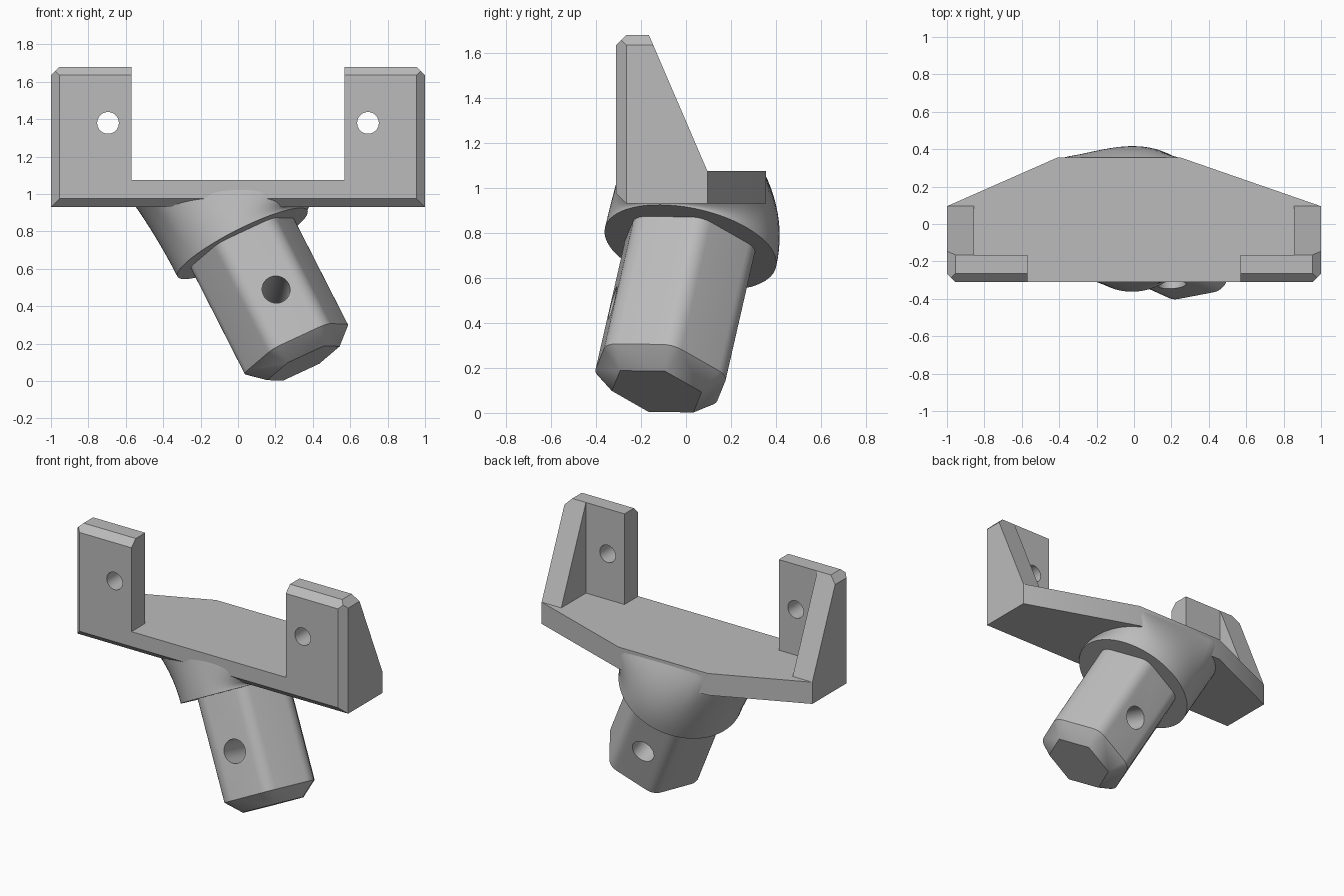
import bpy, bmesh
from math import cos, sin, pi, radians
from mathutils import Vector

if "Cube" in bpy.data.objects:
    bpy.data.objects.remove(bpy.data.objects["Cube"], do_unlink=True)

grey = bpy.data.materials.new("plain_grey")
grey.use_nodes = True
colour = (0.5, 0.5, 0.5, 1)
grey.diffuse_color = colour
grey.node_tree.nodes["Principled BSDF"].inputs["Base Color"].default_value = colour


def finish(name, bm):
    bmesh.ops.recalc_face_normals(bm, faces=bm.faces)
    mesh = bpy.data.meshes.new(name)
    bm.to_mesh(mesh)
    bm.free()
    mesh.materials.append(grey)
    ob = bpy.data.objects.new(name, mesh)
    bpy.context.collection.objects.link(ob)
    return ob


def loft(name, rings, chamfers=()):
    """Skin closed rings, cap both ends, then slice off chamfer planes."""
    bm = bmesh.new()
    rows = [[bm.verts.new(p) for p in ring] for ring in rings]
    n = len(rows[0])
    for low, high in zip(rows, rows[1:]):
        for i in range(n):
            j = (i + 1) % n
            bm.faces.new((low[i], low[j], high[j], high[i]))
    bm.faces.new(rows[0][::-1])
    bm.faces.new(rows[-1])
    bmesh.ops.remove_doubles(bm, verts=bm.verts, dist=0.0005)
    for point, normal in chamfers:
        geom = bm.verts[:] + bm.edges[:] + bm.faces[:]
        bmesh.ops.bisect_plane(bm, geom=geom, plane_co=point, plane_no=normal, clear_outer=True)
        bmesh.ops.holes_fill(bm, edges=[e for e in bm.edges if e.is_boundary])
    return finish(name, bm)


def boolean(target, tool, operation):
    mod = target.modifiers.new(operation.lower(), 'BOOLEAN')
    mod.operation, mod.object, mod.solver = operation, tool, 'EXACT'
    bpy.context.view_layer.objects.active = target
    bpy.ops.object.modifier_apply(modifier=mod.name)
    bpy.data.objects.remove(tool, do_unlink=True)


def drill(target, centre, direction, radius):
    bpy.ops.mesh.primitive_cylinder_add(vertices=32, radius=radius, depth=1, location=centre)
    tool = bpy.context.object
    tool.rotation_euler = Vector(direction).to_track_quat('Z', 'Y').to_euler()
    tool.hide_render = True
    bpy.context.view_layer.update()
    boolean(target, tool, 'DIFFERENCE')


# Shared dimensions
FRONT, BASE, DECK, TOP, C = -0.31, 0.93, 1.075, 1.68, 0.045
axis = Vector((0.445, -0.2, -0.873)).normalized()      # points down the peg
e1 = Vector((0.891, 0, 0.454)).normalized()
e2 = axis.cross(e1)
tip = Vector((0.35, -0.13, 0.095))

# Deck plate with chamfered lower front and front corners
outline = [(-1, FRONT), (1, FRONT), (1, 0.095), (0.25, 0.355), (-0.41, 0.355), (-1, 0.095)]
corner_cuts = [((s, FRONT + C, 0), (s, -1, 0)) for s in (-1, 1)]
deck = loft("bracket", [[(x, y, z) for x, y in outline] for z in (BASE, DECK)],
            corner_cuts + [((0, FRONT, BASE + C), (0, -1, -1))])

# Upright ears with a sloping gusset on the outer side
for s in (-1, 1):
    cuts = [((s, FRONT + C, 0), (s, -1, 0)),
            ((0, FRONT, TOP - C), (0, -1, 1)),
            ((s, 0, TOP - C), (s, 0, 1))]
    foot = DECK - 0.06
    ear_side = [(FRONT, foot), (-0.165, foot), (-0.165, TOP), (FRONT, TOP)]
    ear = loft("ear", [[(s * x, y, z) for y, z in ear_side] for x in (0.57, 1)], cuts)
    drill(ear, (s * 0.695, FRONT, 1.38), (0, 1, 0), 0.058)
    boolean(deck, ear, 'UNION')
    gusset_side = [(-0.25, foot), (0.095, foot), (0.095, DECK), (-0.165, TOP), (-0.25, TOP)]
    gusset = loft("gusset", [[(s * x, y, z) for y, z in gusset_side] for x in (0.855, 1)], cuts[2:])
    boolean(deck, gusset, 'UNION')

# Collar: a tilted disc flaring up into the deck
centre = Vector((0.024, 0.02, 0.735))
rings = []
for k in range(13):
    t = k / 12
    ring = []
    for i in range(72):
        a = 2 * pi * i / 72
        p = centre + 0.39 * (cos(a) * e1 - sin(a) * e2)
        end = Vector((-0.04 + 0.6 * cos(a), max(-0.3, min(0.352, 0.44 * sin(a))), 1.06))
        end.y = min(end.y, 0.352 - max(0, end.x - 0.25, -0.41 - end.x) * 0.44)
        bend = p - axis * max(0, 0.96 - p.z) * 0.75
        ring.append(p * (1 - t) ** 2 + bend * 2 * t * (1 - t) + end * t * t)
    rings.append(ring)
collar = loft("collar", rings)

# Peg: rounded six-sided shaft with a chamfered sharp-cornered tip
def peg_ring(height, rounding):
    ring = []
    for k in range(6):
        mid = radians(50 + 60 * k)
        for j in range(7):
            a = mid + radians(-30 + 10 * j)
            u = 0.217 * cos(mid) + rounding * cos(a)
            v = 0.217 * sin(mid) + rounding * sin(a)
            ring.append(tip - axis * height + u * e1 + v * e2)
    return ring


peg = loft("peg", [peg_ring(0, 0), peg_ring(0.085, 0.092), peg_ring(0.8, 0.092)])
hole_dir = cos(radians(80)) * e1 + sin(radians(80)) * e2
drill(peg, tip - axis * 0.37, hole_dir, 0.075)

# Keep machined edges crisp and curved walls smooth
for ob in (deck, collar, peg):
    bpy.ops.object.select_all(action='DESELECT')
    ob.select_set(True)
    bpy.context.view_layer.objects.active = ob
    bpy.ops.object.shade_smooth_by_angle(angle=radians(28))
